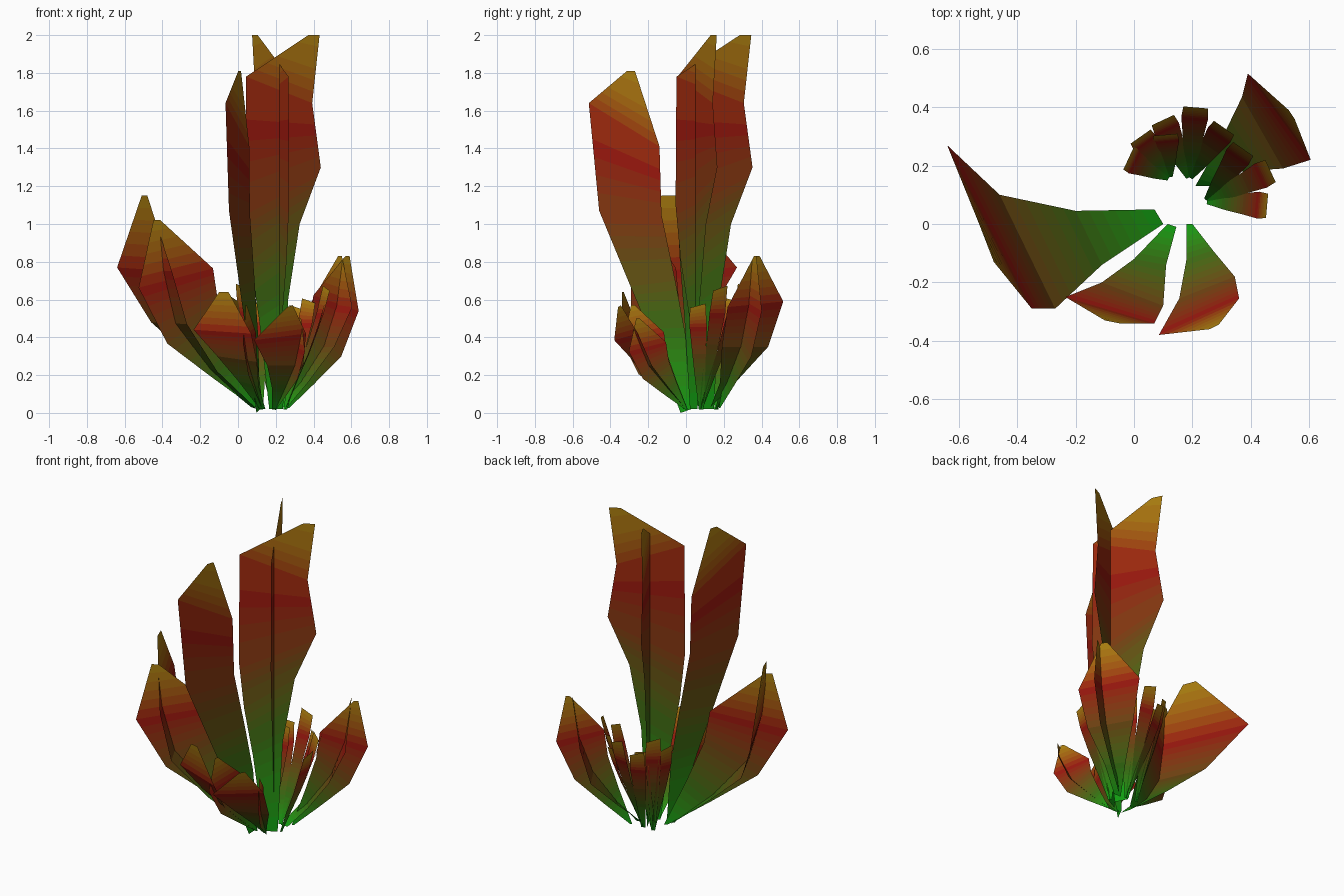
import bpy
from math import cos, sin, radians
from mathutils import Vector

if "Cube" in bpy.data.objects:
    bpy.data.objects.remove(bpy.data.objects["Cube"])

# Colour ramp from leaf base to tip, stored as a row of flat materials
RAMP = [(.003, .36, .006), (.04, .15, .006), (.15, .06, .006), (.33, .004, .004), (.40, .22, .005)]
STEPS = 24
mats = []
for i in range(STEPS):
    t = (i + .5) / STEPS * 4
    k = int(t)
    c = [a + (b - a) * (t - k) for a, b in zip(RAMP[k], RAMP[k + 1])]
    m = bpy.data.materials.new("leaf_tone_%02d" % i)
    m.diffuse_color = (*c, 1)
    m.use_nodes = True
    m.node_tree.nodes["Principled BSDF"].inputs["Base Color"].default_value = m.diffuse_color
    mats.append(m)


def leaf(name, left, right):
    """Flat strip between two edge rails, split into fine colour bands."""
    n, sub = len(left) - 1, 6
    verts, faces, tones = [], [], []
    for i in range(n * sub + 1):
        k = min(i // sub, n - 1)
        f = i / sub - k
        for rail in (left, right):
            verts.append(Vector(rail[k]).lerp(Vector(rail[k + 1]), f))
        if i:
            j = 2 * i
            faces.append((j - 2, j - 1, j + 1, j))
            tones.append(int((i - .5) / (n * sub) * STEPS))
    me = bpy.data.meshes.new(name)
    me.from_pydata(verts, [], faces)
    for m in mats:
        me.materials.append(m)
    me.polygons.foreach_set("material_index", tones)
    ob = bpy.data.objects.new(name, me)
    bpy.context.collection.objects.link(ob)


def upright(name, base, angle, left, right, reach=1, height=1):
    """Leaf lying in a vertical plane; rails given as (distance, height)."""
    c, s = cos(radians(angle)) * reach, sin(radians(angle)) * reach
    rails = [[(base[0] + d * c, base[1] + d * s, z * height) for d, z in r]
             for r in (left, right)]
    leaf(name, *rails)


# Tall crossed pair at the centre
tall_l = [(-.06, .02), (-.12, .5), (-.17, .8), (-.2, 1.1), (-.195, 1.78), (.167, 2)]
tall_r = [(.02, .02), (.05, .6), (.117, 1), (.24, 1.3), (.19, 1.64), (.233, 2)]
upright("tall_leaf_a", (.22, .05), 28, tall_l, tall_r, 1.03)
upright("tall_leaf_b", (.18, .13), 116, tall_l, tall_r, 1.03)

# Tall leaf leaning to the front
upright("front_tall_leaf", (.107, 0), 71.4,
        [(-.03, 0), (-.19, .4), (-.31, .67), (-.485, 1.07), (-.543, 1.64), (-.33, 1.81)],
        [(.03, .02), (0, .4), (-.06, .7), (-.137, 1.05), (-.148, 1.41), (-.285, 1.81)])

# Broad spreading leaves
leaf("left_broad_leaf",
     [(.07, .05, .03), (-.2, .045, .25), (-.46, .1, .48), (-.64, .27, .77), (-.51, -.05, 1.15)],
     [(.1, 0, .02), (-.11, -.14, .22), (-.27, -.29, .47), (-.35, -.29, .75), (-.48, -.13, 1.15)])
leaf("right_broad_leaf",
     [(.21, .13, .03), (.29, .27, .17), (.37, .435, .35), (.39, .515, .59), (.53, .39, .83)],
     [(.26, .13, .03), (.37, .18, .16), (.51, .19, .35), (.605, .22, .56), (.55, .36, .83)])
leaf("front_left_broad_leaf",
     [(.115, 0, .02), (0, -.12, .17), (-.11, -.2, .3), (-.235, -.25, .44), (-.1, -.33, .64)],
     [(.145, -.01, .02), (.11, -.14, .14), (.1, -.28, .27), (.07, -.34, .42), (-.05, -.34, .64)])
leaf("front_right_broad_leaf",
     [(.18, 0, .02), (.18, -.12, .13), (.155, -.255, .25), (.085, -.38, .385), (.26, -.36, .56)],
     [(.2, 0, .02), (.27, -.09, .13), (.345, -.18, .25), (.36, -.255, .42), (.29, -.345, .57)])

# Upright leaves crossing each broad leaf
cross_out = [(0, .03), (.35, .18), (.75, .36), (1, .65), (.87, 1)]
cross_in = [(-.03, .03), (.15, .3), (.3, .55), (.35, .75), (.81, 1)]
for name, base, ang, reach, h in [
        ("left_cross_leaf", (.08, .07), 210, .70, 1.02),
        ("right_cross_leaf", (.27, .18), 31, .43, .83),
        ("front_left_cross_leaf", (.13, 0), 253, .35, .57),
        ("front_right_cross_leaf", (.2, 0), 297, .34, .5)]:
    upright(name, base, ang, cross_out, cross_in, reach, h)

# Small back sprigs: three slim blunt leaves fanned outward
for n, (bx, by, ang, reach, h) in enumerate([
        (.12, .16, 125, .17, .67), (.19, .16, 85, .24, .65), (.25, .08, 25, .24, .66)]):
    for k, turn in enumerate((-30, 0, 30)):
        a = radians(ang + turn)
        d, side = Vector((cos(a), sin(a), 0)), Vector((-sin(a), cos(a), 0))
        size = (.86, 1, .9)[k]
        rails = []
        for sgn in (-1, 1):
            rails.append([Vector((bx, by, 0)) + d * reach * r * size + side * sgn * w
                          + Vector((0, 0, h * z * size))
                          for r, z, w in [(0, .03, .012), (.3, .3, .026), (.6, .55, .036),
                                          (.85, .8, .046), (1, 1 + sgn * .02, .042)]])
        leaf("sprig_%d_leaf_%d" % (n + 1, k + 1), *rails)
